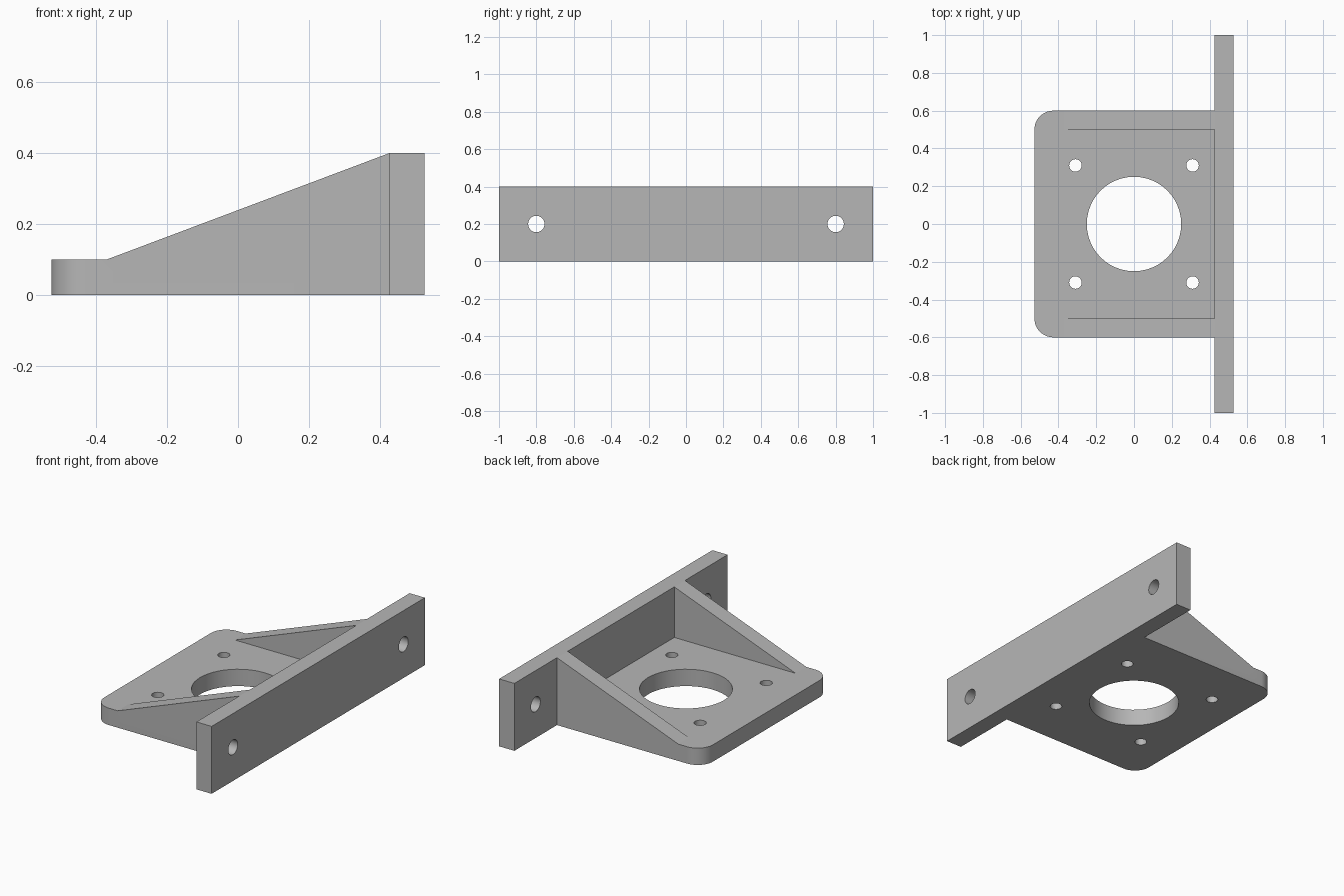
import bpy
import bmesh
from math import cos, sin, pi, radians
from mathutils import Vector

cube = bpy.data.objects.get("Cube")
if cube:
    bpy.data.objects.remove(cube, do_unlink=True)

X_BACK, X_WALL, X_FACE = -0.527, 0.427, 0.527
X_IN = (X_WALL + X_FACE) / 2      # parts run into the wall up to here
HALF_W, WALL_HALF = 0.6, 1.0
THICK, HEIGHT, RADIUS = 0.1, 0.4, 0.1

grey = bpy.data.materials.new("plain grey")
grey.use_nodes = True
colour = (0.47, 0.47, 0.47, 1)
grey.diffuse_color = colour
grey.node_tree.nodes["Principled BSDF"].inputs["Base Color"].default_value = colour


def prism(name, points, sweep):
    """Extrude a closed outline of 3D points along a vector."""
    bm = bmesh.new()
    face = bm.faces.new([bm.verts.new(p) for p in points])
    top = bmesh.ops.extrude_face_region(bm, geom=[face])["geom"]
    verts = [v for v in top if isinstance(v, bmesh.types.BMVert)]
    bmesh.ops.translate(bm, verts=verts, vec=Vector(sweep))
    bmesh.ops.recalc_face_normals(bm, faces=bm.faces)
    mesh = bpy.data.meshes.new(name)
    bm.to_mesh(mesh)
    bm.free()
    mesh.materials.append(grey)
    obj = bpy.data.objects.new(name, mesh)
    bpy.context.collection.objects.link(obj)
    return obj


def combine(target, other, operation):
    """Apply a boolean and discard the operand."""
    bpy.context.view_layer.objects.active = target
    mod = target.modifiers.new(operation.lower(), 'BOOLEAN')
    mod.operation, mod.solver, mod.object = operation, 'EXACT', other
    bpy.ops.object.modifier_apply(modifier=mod.name)
    bpy.data.objects.remove(other, do_unlink=True)


def circle(radius, count):
    return [(radius * cos(2 * pi * i / count), radius * sin(2 * pi * i / count))
            for i in range(count)]


# Base plate with two rounded corners
outline = [(X_IN, -HALF_W, 0), (X_IN, HALF_W, 0)]
for side, start in ((1, pi / 2), (-1, pi)):
    for i in range(13):
        a = start + i / 12 * pi / 2
        outline.append((X_BACK + RADIUS + RADIUS * cos(a),
                        side * (HALF_W - RADIUS) + RADIUS * sin(a), 0))
bracket = prism("mounting_bracket", outline, (0, 0, THICK))

# Upright wall flange
wall = prism("wall_flange", [(X_WALL, -WALL_HALF, 0), (X_FACE, -WALL_HALF, 0),
                             (X_FACE, WALL_HALF, 0), (X_WALL, WALL_HALF, 0)],
             (0, 0, HEIGHT))
combine(bracket, wall, 'UNION')

# Sloping side gussets
profile = [(-0.37, THICK), (X_WALL, HEIGHT), (X_IN, HEIGHT),
           (X_IN, THICK / 2), (-0.32, THICK / 2)]
for side in (-1, 1):
    gusset = prism("gusset", [(x, side * HALF_W, z) for x, z in profile],
                   (0, -side * THICK, 0))
    combine(bracket, gusset, 'UNION')

# Central bore and four screw holes through the plate
bores = [(0, 0, 0.25, 48)]
bores += [(x, y, 0.033, 32) for x in (-0.31, 0.31) for y in (-0.31, 0.31)]
for cx, cy, r, n in bores:
    cutter = prism("bore", [(cx + u, cy + v, -0.1) for u, v in circle(r, n)],
                   (0, 0, 0.4))
    combine(bracket, cutter, 'DIFFERENCE')

# Two fixing holes through the wall flange
for y in (-0.8, 0.8):
    cutter = prism("fixing_hole", [(0.3, y + u, 0.2 + v) for u, v in circle(0.044, 32)],
                   (0.4, 0, 0))
    combine(bracket, cutter, 'DIFFERENCE')

# Smooth curved walls, crisp edges
bpy.ops.object.select_all(action='DESELECT')
bracket.select_set(True)
bpy.context.view_layer.objects.active = bracket
bpy.ops.object.shade_smooth_by_angle(angle=radians(18))
